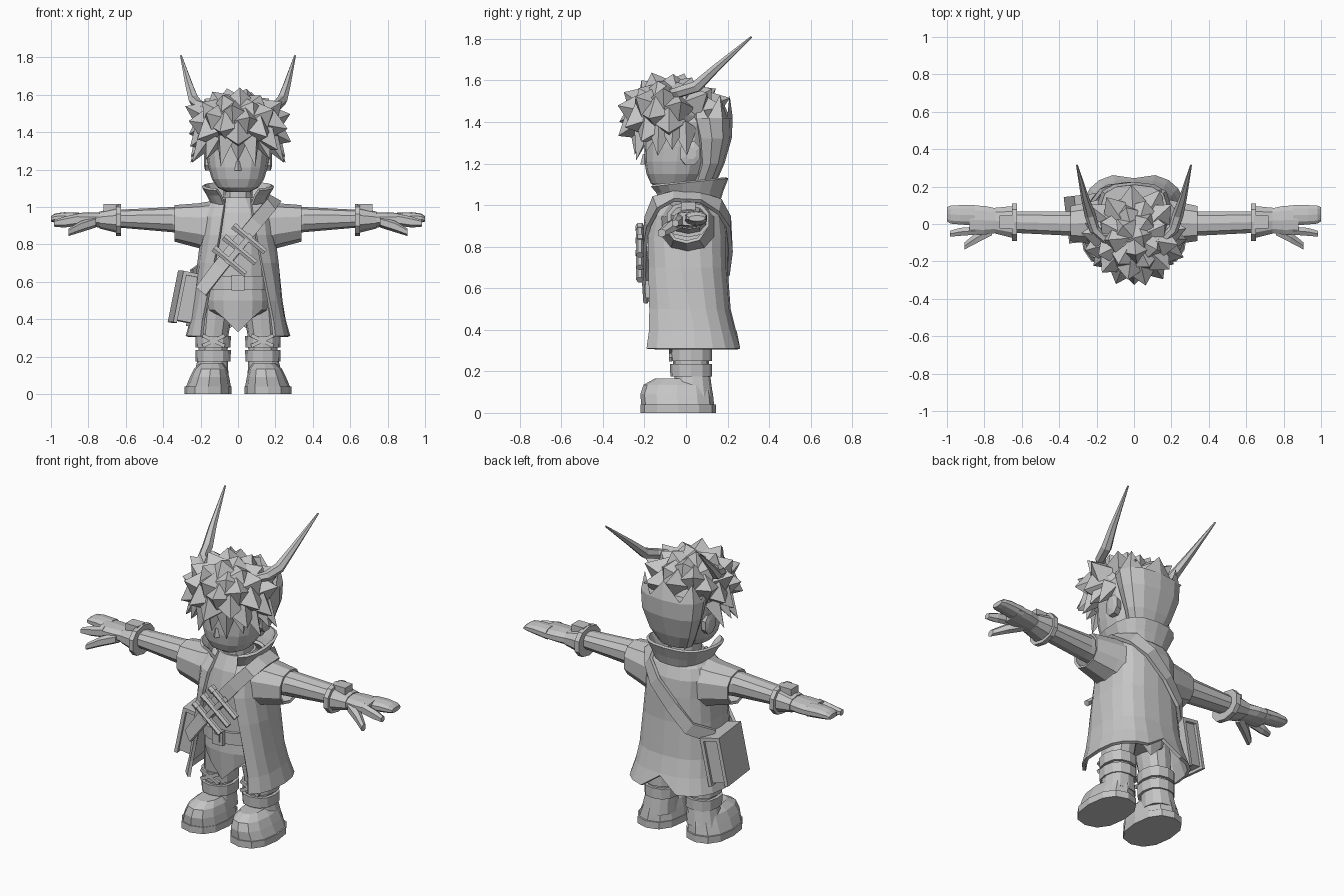
import bpy, bmesh, math
from mathutils import Vector, Matrix

if "Cube" in bpy.data.objects:
    bpy.data.objects.remove(bpy.data.objects["Cube"])

grey = bpy.data.materials.new("plain grey")
grey.diffuse_color = (0.56, 0.56, 0.56, 1)
grey.use_nodes = True
grey.node_tree.nodes["Principled BSDF"].inputs["Base Color"].default_value = grey.diffuse_color


def finish(name, bm, mirror=False, thick=0):
    bmesh.ops.recalc_face_normals(bm, faces=bm.faces)
    me = bpy.data.meshes.new(name)
    bm.to_mesh(me)
    bm.free()
    me.materials.append(grey)
    ob = bpy.data.objects.new(name, me)
    bpy.context.collection.objects.link(ob)
    if thick:
        ob.modifiers.new("thickness", 'SOLIDIFY').thickness = thick
    if mirror:
        ob.modifiers.new("mirror", 'MIRROR')
    return ob


def loft(name, rings, closed=True, caps=True, mirror=False, thick=0):
    bm = bmesh.new()
    rows = [[bm.verts.new(p) for p in r] for r in rings]
    n = len(rows[0])
    for a, b in zip(rows, rows[1:]):
        for i in range(n if closed else n - 1):
            j = (i + 1) % n
            bm.faces.new((a[i], a[j], b[j], b[i]))
    if closed and caps:
        bm.faces.new(rows[0])
        bm.faces.new(rows[-1])
    return finish(name, bm, mirror, thick)


def pw(v, p):
    return math.copysign(abs(v) ** p, v)


def ring_z(z, rx, yf, yb, cx=0, n=12, p=0.85):
    c, r = (yf + yb) / 2, (yb - yf) / 2
    ts = [2 * math.pi * i / n for i in range(n)]
    return [(cx + rx * pw(math.sin(t), p), c - r * pw(math.cos(t), p), z) for t in ts]


def ring_x(x, y0, y1, z0, z1, n=10, p=0.85):
    ts = [2 * math.pi * (i + 0.5) / n for i in range(n)]
    return [(x, (y0 + y1) / 2 + (y1 - y0) / 2 * pw(math.cos(t), p),
             (z0 + z1) / 2 + (z1 - z0) / 2 * pw(math.sin(t), p)) for t in ts]


def open_ring(z, rx, yf, yb, gap, n=17, p=0.75):
    t0 = math.asin((gap / rx) ** (1 / p))
    c, r = (yf + yb) / 2, (yb - yf) / 2
    ts = [t0 + (2 * math.pi - 2 * t0) * i / (n - 1) for i in range(n)]
    return [(rx * pw(math.sin(t), p), c - r * pw(math.cos(t), p), z) for t in ts]


def box(name, centre, size, rot=None, mirror=False):
    bm = bmesh.new()
    m = Matrix.Translation(centre) @ (rot or Matrix()) @ Matrix.Diagonal((*size, 1))
    bmesh.ops.create_cube(bm, size=1, matrix=m)
    return finish(name, bm, mirror)


# Boots, legs and leg straps
loft("boot_sole", [ring_z(z, 0.125, -0.22, 0.145, 0.16) for z in (0, 0.04)], mirror=True)
loft("boot_foot", [ring_z(0.04, 0.12, -0.215, 0.135, 0.158), ring_z(0.09, 0.105, -0.22, 0.13, 0.152),
                   ring_z(0.135, 0.088, -0.205, 0.12, 0.147), ring_z(0.165, 0.06, -0.15, 0.08, 0.14)], mirror=True)
loft("boot_shaft", [ring_z(0.08, 0.095, -0.06, 0.13, 0.145), ring_z(0.19, 0.08, -0.055, 0.115, 0.135)], mirror=True)
loft("leg", [ring_z(0.16, 0.075, -0.055, 0.11, 0.135), ring_z(0.32, 0.08, -0.07, 0.11, 0.13),
             ring_z(0.5, 0.09, -0.09, 0.12, 0.11)], mirror=True)
for z in (0.175, 0.25):
    loft("leg_strap", [ring_z(z, 0.093, -0.075, 0.125, 0.133), ring_z(z + 0.06, 0.095, -0.078, 0.125, 0.133)], mirror=True)
for a in (0.45, -0.45):
    box("knee_lace", (0.13, -0.074, 0.285), (0.13, 0.015, 0.02), Matrix.Rotation(a, 4, 'Y'), True)

# Tunic with a pointed front hem, and belt
hem = [(x, y, 0.33 + min(0.12, abs(x))) for x, y, z in ring_z(0, 0.17, -0.15, 0.14, n=16)]
loft("tunic", [hem, ring_z(0.5, 0.175, -0.165, 0.15, n=16), ring_z(0.6, 0.165, -0.16, 0.15, n=16),
               ring_z(0.85, 0.165, -0.165, 0.15, n=16), ring_z(0.97, 0.15, -0.14, 0.15, n=16),
               ring_z(1.05, 0.09, -0.1, 0.1, n=16)])
loft("belt", [ring_z(z, 0.175, -0.178, 0.16, n=16) for z in (0.56, 0.63)])
box("buckle", (0, -0.183, 0.595), (0.07, 0.025, 0.085))
box("buckle_inset", (0, -0.196, 0.595), (0.035, 0.009, 0.045))

# Open coat with a back vent
rows = [open_ring(*s) for s in ((0.31, 0.28, -0.235, 0.27, 0.2), (0.4, 0.255, -0.225, 0.24, 0.19),
        (0.5, 0.238, -0.215, 0.215, 0.17), (0.7, 0.218, -0.202, 0.2, 0.13), (0.85, 0.2, -0.195, 0.2, 0.1),
        (0.95, 0.2, -0.17, 0.19, 0.085), (1.01, 0.17, -0.125, 0.165, 0.075), (1.05, 0.12, -0.1, 0.14, 0.07))]
rows[0][8] = (0, 0.245, 0.39)
loft("coat", rows, closed=False, thick=0.018)
loft("collar", [open_ring(1.02, 0.13, -0.12, 0.15, 0.07), open_ring(1.07, 0.155, -0.15, 0.165, 0.09),
                [(x, y, z + 0.1 * (y + 0.1)) for x, y, z in open_ring(1.105, 0.18, -0.18, 0.19, 0.11)]],
     closed=False, thick=0.015)
loft("coat_sleeve", [ring_x(0.12, -0.13, 0.15, 0.74, 1.035), ring_x(0.21, -0.115, 0.13, 0.78, 1.02),
                     ring_x(0.34, -0.095, 0.1, 0.815, 1.01)], caps=False, mirror=True, thick=0.015)

# Arms, gauntlets and hands
loft("arm", [ring_x(0.2, -0.07, 0.08, 0.85, 1.0), ring_x(0.35, -0.065, 0.07, 0.865, 1.0),
             ring_x(0.64, -0.05, 0.07, 0.89, 0.985)], mirror=True)
loft("gauntlet_rim", [ring_x(x, -0.095, 0.115, 0.845, 1.015) for x in (0.625, 0.652)], mirror=True)
loft("gauntlet", [ring_x(0.64, -0.08, 0.1, 0.86, 1.0), ring_x(0.74, -0.055, 0.09, 0.885, 0.975)], mirror=True)
box("gauntlet_clasp", (0.68, 0.01, 0.995), (0.08, 0.07, 0.04), mirror=True)
loft("palm", [ring_x(0.73, -0.05, 0.085, 0.89, 0.97), ring_x(0.8, -0.06, 0.1, 0.895, 0.97),
              ring_x(0.88, -0.06, 0.103, 0.9, 0.968)], mirror=True)
loft("joined_fingers", [ring_x(0.85, -0.01, 0.103, 0.9, 0.97), ring_x(0.93, -0.005, 0.103, 0.91, 0.972),
                        ring_x(0.98, 0.0, 0.1, 0.917, 0.965), ring_x(1.0, 0.012, 0.092, 0.922, 0.95)], mirror=True)
loft("index_finger", [ring_x(0.85, -0.06, -0.012, 0.9, 0.965, 6), ring_x(0.93, -0.066, -0.018, 0.89, 0.948, 6),
                      ring_x(0.985, -0.07, -0.035, 0.895, 0.93, 6)], mirror=True)
loft("thumb", [ring_x(0.76, -0.065, 0.01, 0.89, 0.95, 6), ring_x(0.84, -0.105, -0.04, 0.865, 0.925, 6),
               ring_x(0.905, -0.138, -0.095, 0.845, 0.885, 6)], mirror=True)

# Neck, head, nose and ears
loft("neck", [ring_z(1.0, 0.08, -0.09, 0.09), ring_z(1.15, 0.075, -0.09, 0.08)])
loft("head", [ring_z(*s, n=16) for s in ((1.08, 0.06, -0.13, 0), (1.105, 0.11, -0.17, 0.05), (1.15, 0.14, -0.19, 0.09),
     (1.21, 0.158, -0.2, 0.11), (1.28, 0.168, -0.2, 0.13), (1.4, 0.18, -0.2, 0.15), (1.52, 0.12, -0.15, 0.1))])
bm = bmesh.new()
bmesh.ops.create_cone(bm, segments=4, radius1=0.02, radius2=0.008, depth=0.05, cap_ends=True,
                      matrix=Matrix.Translation((0, -0.2, 1.22)))
finish("nose", bm)
loft("ear", [ring_x(0.14, -0.03, 0.06, 1.19, 1.3, 8), ring_x(0.175, -0.03, 0.07, 1.19, 1.31, 8),
             ring_x(0.183, 0.0, 0.05, 1.22, 1.28, 8)], mirror=True)

# Hair at the back, with a zigzag upper edge
crown = [(x, y, 1.53 if i % 2 == 0 else 1.42) for i, (x, y, z) in enumerate(ring_z(0, 0.175, 0.0, 0.21))]
loft("back_hair", [ring_z(1.12, 0.1, 0.03, 0.15), ring_z(1.2, 0.145, 0.05, 0.185), ring_z(1.32, 0.185, 0.03, 0.22),
                   ring_z(1.42, 0.195, 0.0, 0.225), crown])

# Spiky hair: a faceted cap, broad pyramids growing out of it, and a drooping fringe
centre, radii = Vector((0, -0.065, 1.43)), Vector((0.205, 0.195, 0.16))
bm = bmesh.new()
bmesh.ops.create_icosphere(bm, subdivisions=2, radius=1)
for v in bm.verts:
    low = 0.75 if v.co.z < -0.4 else 1
    v.co = centre + Vector((v.co.x * radii.x, v.co.y * radii.y, v.co.z * radii.z * low))


def spike(root, aim, size, width):
    m = Matrix.Translation(root + aim * size / 2) @ aim.to_track_quat('Z', 'Y').to_matrix().to_4x4()
    bmesh.ops.create_cone(bm, segments=4, radius1=width, radius2=0, depth=size, cap_ends=True, matrix=m)


N = 40
for i in range(N):
    z = 1 - 1.4 * (i + 0.5) / N
    a = i * 2.39996
    d = Vector((math.sqrt(1 - z * z) * math.cos(a), math.sqrt(1 - z * z) * math.sin(a), z))
    if d.y > 0.45 and d.z < 0.05:
        continue
    root = centre + Vector(d[k] * radii[k] * 0.92 for k in range(3))
    aim = (d + Vector((0, 0.05, -0.3 if d.z < 0.1 else 0.05))).normalized()
    size = (0.105 if d.z < 0.55 else 0.068) * (0.85 + 0.3 * ((i * 7) % 5) / 4)
    spike(root, aim, size, 0.085)
for i in range(11):
    a = math.radians(-110 + 22 * i)
    side = 0.3 + 0.45 * abs(math.sin(a))
    root = Vector((0.175 * math.sin(a), -0.06 - 0.155 * math.cos(a), 1.37))
    aim = Vector((side * math.sin(a), -0.25 * math.cos(a), -1)).normalized()
    spike(root, aim, 0.13 if i % 2 else 0.16, 0.06)
finish("spiky_hair", bm)


# Tapered tubes that follow a path
def tube(name, path, n=6, mirror=False):
    rings = []
    for k, (p, r) in enumerate(path):
        t = Vector(path[min(k + 1, len(path) - 1)][0]) - Vector(path[max(k - 1, 0)][0])
        q = t.to_track_quat('Z', 'Y')
        rings.append([Vector(p) + q @ Vector((r * math.cos(2 * math.pi * i / n), r * math.sin(2 * math.pi * i / n), 0))
                      for i in range(n)])
    return loft(name, rings, mirror=mirror)


tube("antenna", [((0.14, -0.1, 1.53), 0.018), ((0.21, -0.03, 1.545), 0.028), ((0.235, 0.05, 1.57), 0.03),
                 ((0.262, 0.14, 1.655), 0.021), ((0.305, 0.315, 1.81), 0.005)], mirror=True)

# Shoulder strap, running round the front and back
path = [Vector(p) for p in ((-0.2, -0.19, 0.55), (-0.1, -0.205, 0.68), (0.0, -0.21, 0.8), (0.1, -0.195, 0.92),
        (0.18, -0.15, 1.015), (0.2, -0.06, 1.05), (0.19, 0.07, 1.045), (0.14, 0.165, 1.0), (0.06, 0.215, 0.92),
        (-0.06, 0.22, 0.8), (-0.16, 0.2, 0.69), (-0.25, 0.1, 0.63))]
bands = []
for k, p in enumerate(path):
    t = path[min(k + 1, len(path) - 1)] - path[max(k - 1, 0)]
    out = Vector((p.x, p.y * 2, 0.35 if p.z > 1.03 else 0.03))
    w = t.cross(out).normalized() * 0.037
    bands.append([p - w, p + w])
loft("shoulder_strap", bands, closed=False, thick=0.02)

# Vials held on the strap
for x, z in ((0.06, 0.83), (0.01, 0.77), (-0.045, 0.71)):
    a, b = Vector((x - 0.085, -0.222, z + 0.07)), Vector((x + 0.085, -0.222, z - 0.07))
    tube("vial", [(a, 0.018), (b, 0.018)])
    tube("vial_cap", [(a, 0.022), (a.lerp(b, 0.15), 0.022)])
box("vial_holder", (0.005, -0.222, 0.775), (0.2, 0.025, 0.03), Matrix.Rotation(-0.85, 4, 'Y'))

# Satchel hanging at the side
turn = Matrix.Rotation(0.12, 4, 'Z') @ Matrix.Rotation(0.2, 4, 'Y')
hub = Vector((-0.275, 0.03, 0.51))
box("satchel", hub, (0.09, 0.22, 0.25), turn)
for s in (1, -1):
    box("satchel_cover", hub + turn @ Vector((s * 0.05, 0, 0)), (0.02, 0.25, 0.28), turn)
box("satchel_spine", hub + turn @ Vector((0, 0, 0.13)), (0.11, 0.25, 0.02), turn)
